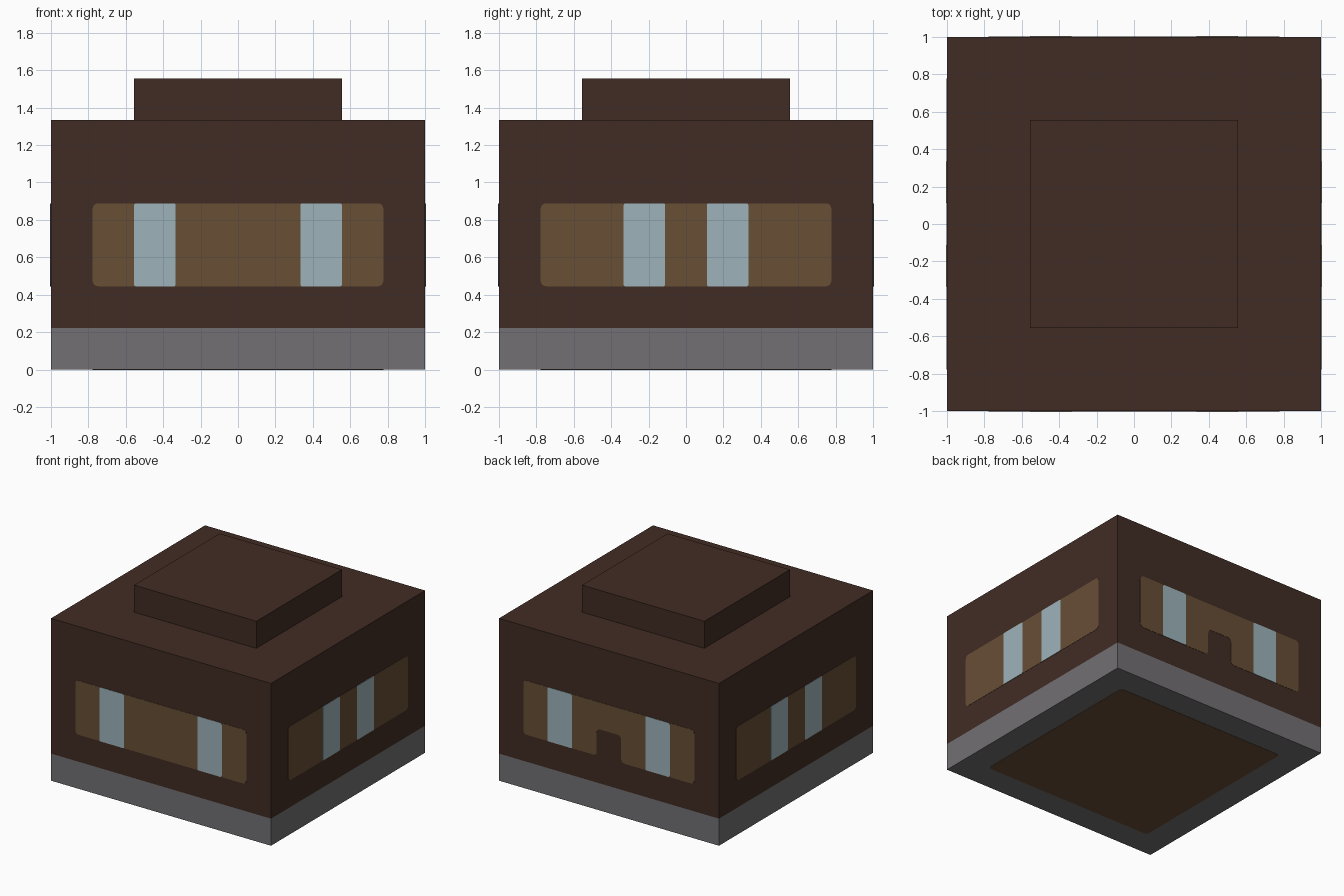
import bpy
import bmesh
from mathutils import Matrix, Vector
from math import pi

U = 1 / 9          # design unit: the body is 18 units wide
THICK = 0.002      # thickness of painted plates

cube = bpy.data.objects.get("Cube")
if cube:
    bpy.data.objects.remove(cube, do_unlink=True)


def material(name, rgb):
    """Flat material from sRGB bytes."""
    lin = [((c / 255 + 0.055) / 1.055) ** 2.4 for c in rgb]
    m = bpy.data.materials.new(name)
    m.use_nodes = True
    m.diffuse_color = (*lin, 1)
    bsdf = next(n for n in m.node_tree.nodes if n.type == 'BSDF_PRINCIPLED')
    bsdf.inputs["Base Color"].default_value = (*lin, 1)
    bsdf.inputs["Roughness"].default_value = 0.9
    return m


BROWN = material("dark_brown", (65, 44, 36))
TAN = material("tan_brown", (103, 78, 53))
GLASS = material("pale_blue", (158, 180, 187))
GREY = material("stone_grey", (114, 112, 115))


def add_object(name, bm, *mats):
    me = bpy.data.meshes.new(name)
    bm.to_mesh(me)
    bm.free()
    for m in mats:
        me.materials.append(m)
    ob = bpy.data.objects.new(name, me)
    bpy.context.scene.collection.objects.link(ob)
    return ob


def box(name, half, z0, z1, mat):
    """Square block, in design units."""
    bm = bmesh.new()
    bmesh.ops.create_cube(bm, size=1, matrix=Matrix.Translation((0, 0, (z0 + z1) / 2 * U))
                          @ Matrix.Diagonal((2 * half * U, 2 * half * U, (z1 - z0) * U, 1)))
    return bm if mat is None else add_object(name, bm, mat)


def rounded(points, r, steps=4):
    """Round every corner of an outline with a small curve."""
    out = []
    pts = [Vector(p) * U for p in points]
    for i, p in enumerate(pts):
        a = p + (pts[i - 1] - p).normalized() * r
        b = p + (pts[(i + 1) % len(pts)] - p).normalized() * r
        for k in range(steps + 1):
            t = k / steps
            out.append(a * (1 - t) ** 2 + p * 2 * t * (1 - t) + b * t * t)
    return out


def plate(name, points, r, mat, frame, lift=THICK):
    """Thin plate whose outline lies in the frame's local XY plane."""
    bm = bmesh.new()
    face = bm.faces.new([bm.verts.new((p.x, p.y, 0)) for p in rounded(points, r)])
    ext = bmesh.ops.extrude_face_region(bm, geom=[face])
    top = [v for v in ext["geom"] if isinstance(v, bmesh.types.BMVert)]
    bmesh.ops.translate(bm, vec=(0, 0, lift), verts=top)
    bmesh.ops.recalc_face_normals(bm, faces=bm.faces)
    bmesh.ops.transform(bm, matrix=frame, verts=bm.verts)
    return add_object(name, bm, mat)


def rect(x0, x1, y0, y1):
    return [(x0, y0), (x1, y0), (x1, y1), (x0, y1)]


# Body block with a grey foundation band
bm = box("body", 9, 0, 12, None)
bmesh.ops.bisect_plane(bm, geom=bm.verts[:] + bm.edges[:] + bm.faces[:],
                       plane_co=(0, 0, 2 * U), plane_no=(0, 0, 1))
for f in bm.faces:
    f.material_index = int(f.calc_center_median().z < 2 * U)
add_object("body", bm, BROWN, GREY)

# Raised roof block
box("roof_block", 5, 12, 14, BROWN)

# Wall panels and windows; the back panel has a doorway notch
band = rect(-7, 7, 4, 8)
notched = [(-7, 4), (-1, 4), (-1, 6), (1, 6), (1, 4), (7, 4), (7, 8), (-7, 8)]
walls = [("front", 0, band, 3), ("left", pi / 2, band, 1),
         ("back", pi, notched, 3), ("right", -pi / 2, band, 1)]
for side, turn, outline, start in walls:
    frame = (Matrix.Rotation(turn, 4, 'Z') @ Matrix.Translation((0, -1, 0))
             @ Matrix.Rotation(pi / 2, 4, 'X'))
    plate(side + "_panel", outline, 0.035, TAN, frame)
    for label, s in (("a", -1), ("b", 1)):
        x0, x1 = sorted((s * start, s * (start + 2)))
        plate(f"{side}_window_{label}", rect(x0, x1, 4, 8), 0.012, GLASS, frame, 2 * THICK)

# Underside panel
plate("underside_panel", rect(-7, 7, -7, 7), 0.035, TAN, Matrix.Rotation(pi, 4, 'X'))
